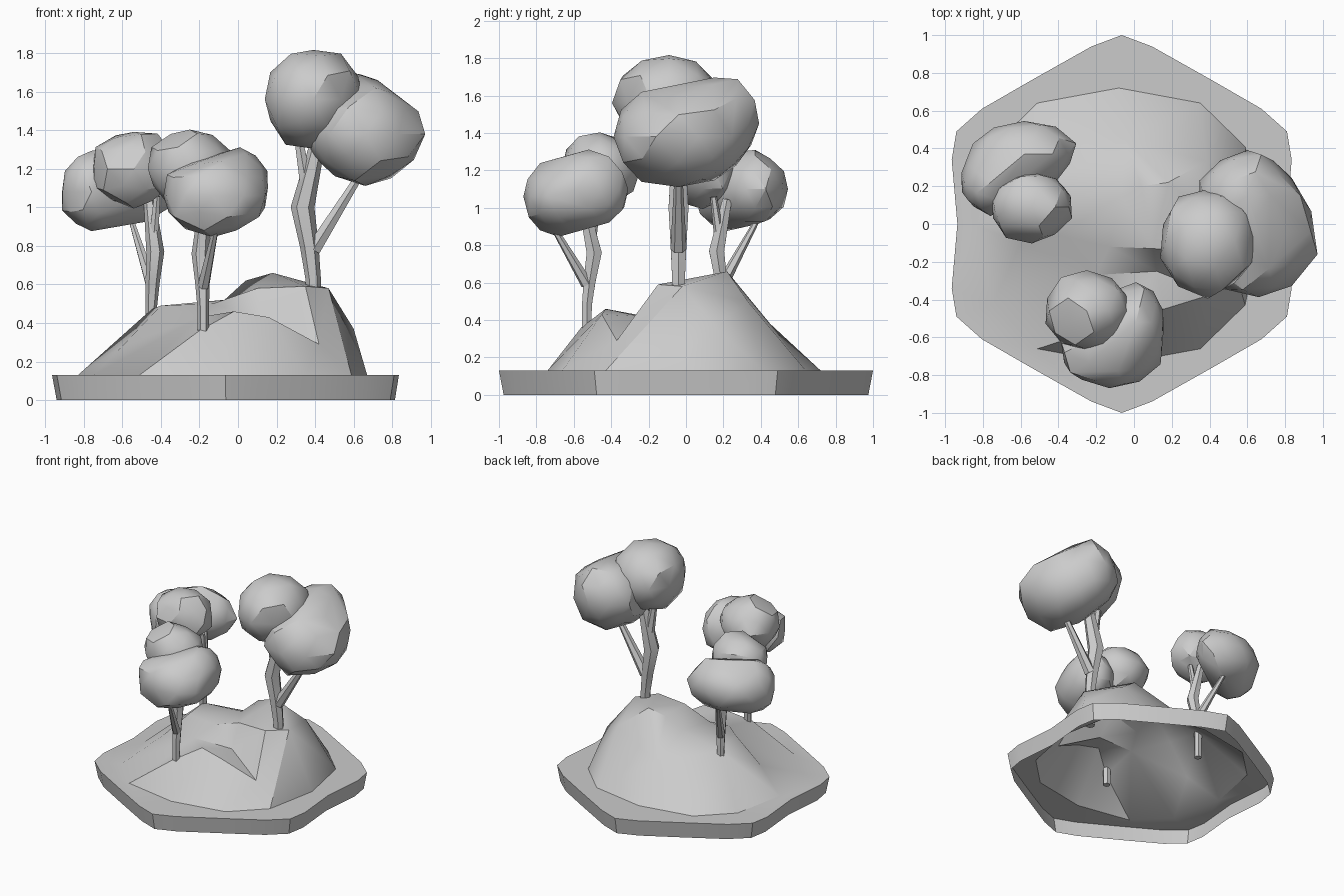
import bpy, bmesh, math, random
from mathutils import Vector
from mathutils.geometry import delaunay_2d_cdt

if "Cube" in bpy.data.objects:
    bpy.data.objects.remove(bpy.data.objects["Cube"])

random.seed(4)
TOP = 0.13


def smooth(ob, angle):
    bpy.ops.object.select_all(action='DESELECT')
    ob.select_set(True)
    bpy.context.view_layer.objects.active = ob
    bpy.ops.object.shade_smooth_by_angle(angle=math.radians(angle))


def add_bmesh(name, bm, angle):
    me = bpy.data.meshes.new(name)
    bmesh.ops.recalc_face_normals(bm, faces=bm.faces[:])
    bm.to_mesh(me)
    bm.free()
    ob = bpy.data.objects.new(name, me)
    bpy.context.collection.objects.link(ob)
    smooth(ob, angle)


# Island rim: one quarter mirrored both ways around the island's middle
MID = -0.065
quarter = [(.87, 0), (.9, .34), (.875, .49), (.74, .61), (.48, .76), (.16, .94)]
half = quarter + [(0, 1)] + [(-x, y) for x, y in reversed(quarter)]
rim = [(x + MID, y) for x, y in half + [(-x, -y) for x, y in half[1:-1]]]


# Foot of the hills: a squarish oval ring at rim height
def squarish(t):
    return math.copysign(abs(t) ** .8, t)


feet = [(-.08 + .75 * squarish(math.cos(a)), -.01 + .73 * squarish(math.sin(a)))
        for a in (math.tau * i / 12 for i in range(12))]

# Hill tops, shoulders and valley
hills = [(-.45, .2, .47), (-.4, -.06, .49), (-.13, -.12, .5), (-.07, .15, .52),
         (.04, .2, .62), (.18, .22, .66), (.47, -.02, .58), (.35, -.15, .59),
         (.1, -.13, .58), (.6, .15, .37), (.38, .33, .5), (-.05, .45, .38),
         (-.6, -.1, .28), (-.2, -.27, .43), (.12, -.25, .42), (.42, -.37, .29),
         (-.02, -.43, .46), (.16, -.45, .43), (-.2, -.56, .36)]

# Terrain: triangulated hills, hollow below, with a tapered rim wall
n, m = len(rim), len(feet)
pts = [(x, y, TOP) for x, y in rim + feet] + hills
loops = [(i, (i + 1) % n) for i in range(n)] + [(n + i, n + (i + 1) % m) for i in range(m)]
res = delaunay_2d_cdt([Vector(p[:2]) for p in pts], loops, [], 1, 1e-5)
bm = bmesh.new()
verts = [bm.verts.new((co.x, co.y, pts[src[0]][2] if src else TOP))
         for co, src in zip(res[0], res[3])]
for f in res[2]:
    bm.faces.new([verts[i] for i in f])
wall = bmesh.ops.extrude_edge_only(bm, edges=[e for e in bm.edges if e.is_boundary])
for v in wall['geom']:
    if isinstance(v, bmesh.types.BMVert):
        v.co = (v.co.x * .975, v.co.y * .975, 0)
add_bmesh("hilly_ground", bm, 38)


def limb(name, path):
    """Six-sided tapering limb through (position, radius) points."""
    cu = bpy.data.curves.new(name, 'CURVE')
    cu.dimensions = '3D'
    cu.bevel_depth = 1.08
    cu.bevel_resolution = 1
    cu.use_fill_caps = True
    sp = cu.splines.new('POLY')
    sp.points.add(len(path) - 1)
    for p, (co, r) in zip(sp.points, path):
        p.co = (*co, 1)
        p.radius = r
    ob = bpy.data.objects.new(name, cu)
    bpy.context.collection.objects.link(ob)
    bpy.ops.object.select_all(action='DESELECT')
    ob.select_set(True)
    bpy.context.view_layer.objects.active = ob
    bpy.ops.object.convert(target='MESH')
    smooth(bpy.context.object, 30)


def foliage(name, blobs, height):
    """Faceted leaf clump: one hull stretched around uneven ellipsoids."""
    bm = bmesh.new()
    for cx, cy, cz, rx, ry in blobs:
        ball = bmesh.ops.create_icosphere(bm, subdivisions=2, radius=1)
        for v in ball['verts']:
            k = random.uniform(.93, 1.07)
            v.co = (cx + v.co.x * rx * k, cy + v.co.y * ry * k, cz + v.co.z * height * k)
    bmesh.ops.delete(bm, geom=bm.edges[:], context='EDGES_FACES')
    bmesh.ops.convex_hull(bm, input=bm.verts[:])
    loose = [v for v in bm.verts if not v.link_faces]
    bmesh.ops.delete(bm, geom=loose, context='VERTS')
    add_bmesh(name, bm, 30)


# Limbs shared by all trees: (sideways offset, depth below crown top, radius)
limbs = {"trunk": [(0, 1.5, .035), (0, 1.2, .037), (-.02, 1.03, .045),
                   (-.055, .83, .057), (.03, .47, .035)],
         "fork": [(-.03, .75, .035), (-.08, .45, .022)],
         "branch": [(0, 1.05, .04), (.27, .62, .018)]}


def tree(side, x, y, top, scale, heading, upper, lower):
    c, s = math.cos(math.radians(heading)), math.sin(math.radians(heading))
    for part, path in limbs.items():
        limb(f"{side}_{part}", [((x + c * o * scale, y + s * o * scale, top - d * scale),
                                 r * scale) for o, d, r in path])
    foliage(f"{side}_upper_foliage", upper, .265 * scale)
    foliage(f"{side}_lower_foliage", lower, .265 * scale)


# Trees: a high clump beside a longer, lower clump
tree("right", .39, -.04, 1.83, 1, 0, [(.39, -.09, 1.56, .26, .29)],
     [(.66, -.04, 1.38, .31, .37), (.6, .15, 1.45, .25, .24)])
tree("front", -.18, -.53, 1.39, .76, -70, [(-.25, -.46, 1.2, .22, .21)],
     [(-.13, -.68, 1.06, .27, .19), (.01, -.52, 1.1, .16, .21)])
tree("left", -.45, .2, 1.4, .76, 120, [(-.54, .09, 1.2, .22, .19)],
     [(-.76, .22, 1.08, .16, .17), (-.58, .37, 1.1, .27, .17)])
